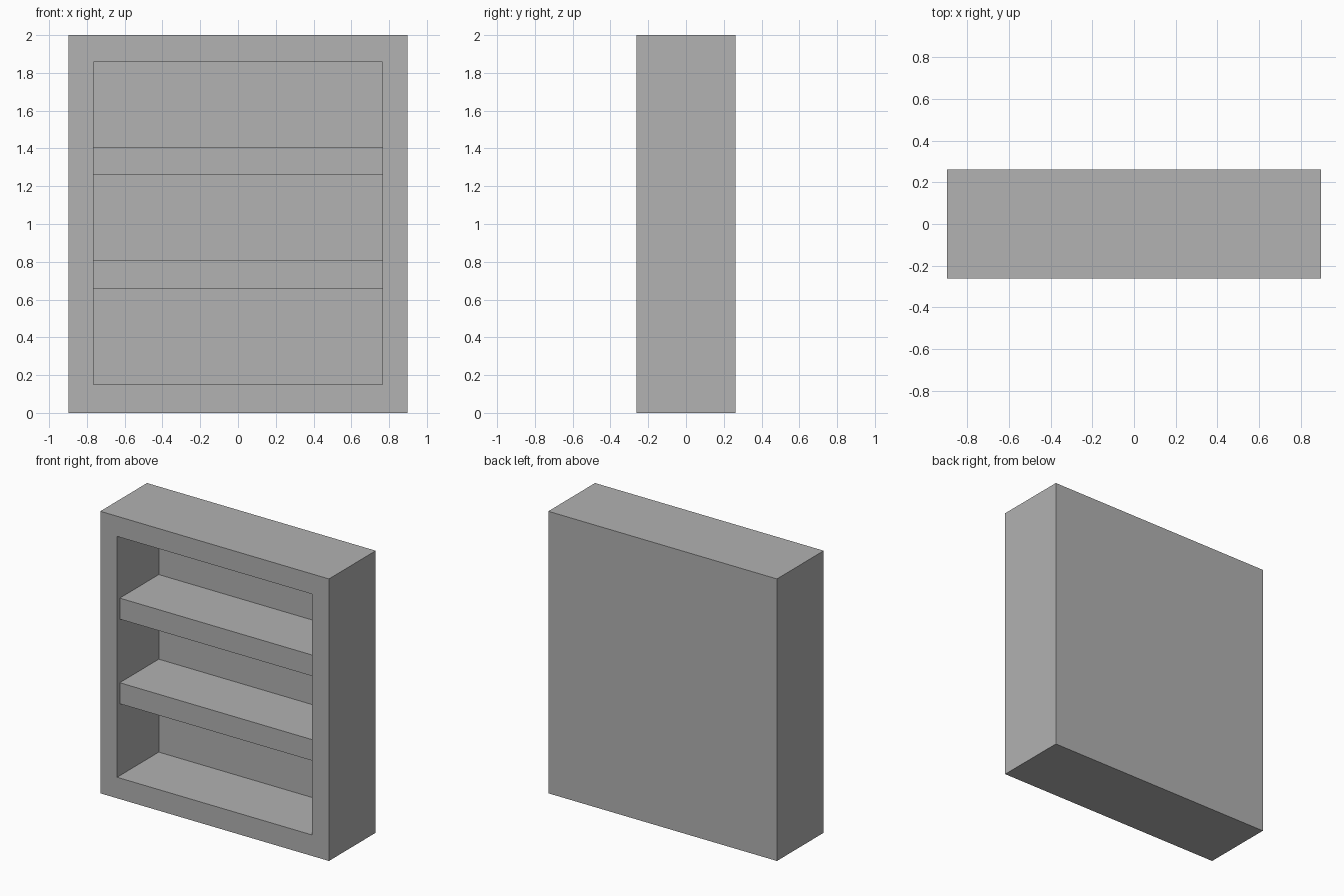
import bpy, bmesh
from mathutils import Vector

cube = bpy.data.objects.get("Cube")
if cube:
    bpy.data.objects.remove(cube, do_unlink=True)

# Overall size, opening and shelf dimensions
HALF_W, HALF_D, HEIGHT = 0.897, 0.262, 2.0
OPEN_W, OPEN_LOW, OPEN_HIGH = 0.765, 0.149, 1.857
BACK_Y = 0.205
SHELF_FRONT = -0.232
SHELF_T = 0.149

grey = bpy.data.materials.new("plain grey")
grey.use_nodes = True
colour = (0.445, 0.445, 0.445, 1)
grey.diffuse_color = colour
grey.node_tree.nodes["Principled BSDF"].inputs["Base Color"].default_value = colour


def box(bm, low, high):
    """Add a box between two corners."""
    low, high = Vector(low), Vector(high)
    verts = bmesh.ops.create_cube(bm, size=1)["verts"]
    for v in verts:
        v.co = (low + high) / 2 + v.co * (high - low)


def finish(bm, name):
    bmesh.ops.recalc_face_normals(bm, faces=bm.faces)
    mesh = bpy.data.meshes.new(name)
    bm.to_mesh(mesh)
    bm.free()
    mesh.materials.append(grey)
    obj = bpy.data.objects.new(name, mesh)
    bpy.context.collection.objects.link(obj)


# Cabinet: box with its front face inset and pushed back into a recess
bm = bmesh.new()
box(bm, (-HALF_W, -HALF_D, 0), (HALF_W, HALF_D, HEIGHT))
bm.normal_update()
front = min(bm.faces, key=lambda f: f.calc_center_median().y)
bmesh.ops.inset_region(bm, faces=[front], thickness=0.1)
for v in front.verts:
    v.co.x = OPEN_W if v.co.x > 0 else -OPEN_W
    v.co.z = OPEN_HIGH if v.co.z > HEIGHT / 2 else OPEN_LOW
recess = bmesh.ops.extrude_discrete_faces(bm, faces=[front])["faces"][0]
for v in recess.verts:
    v.co.y = BACK_Y
finish(bm, "cabinet")

# Two thick shelves, set slightly behind the front edge
for name, top in (("lower_shelf", 0.808), ("upper_shelf", 1.408)):
    bm = bmesh.new()
    box(bm, (-OPEN_W, SHELF_FRONT, top - SHELF_T), (OPEN_W, BACK_Y, top))
    finish(bm, name)
